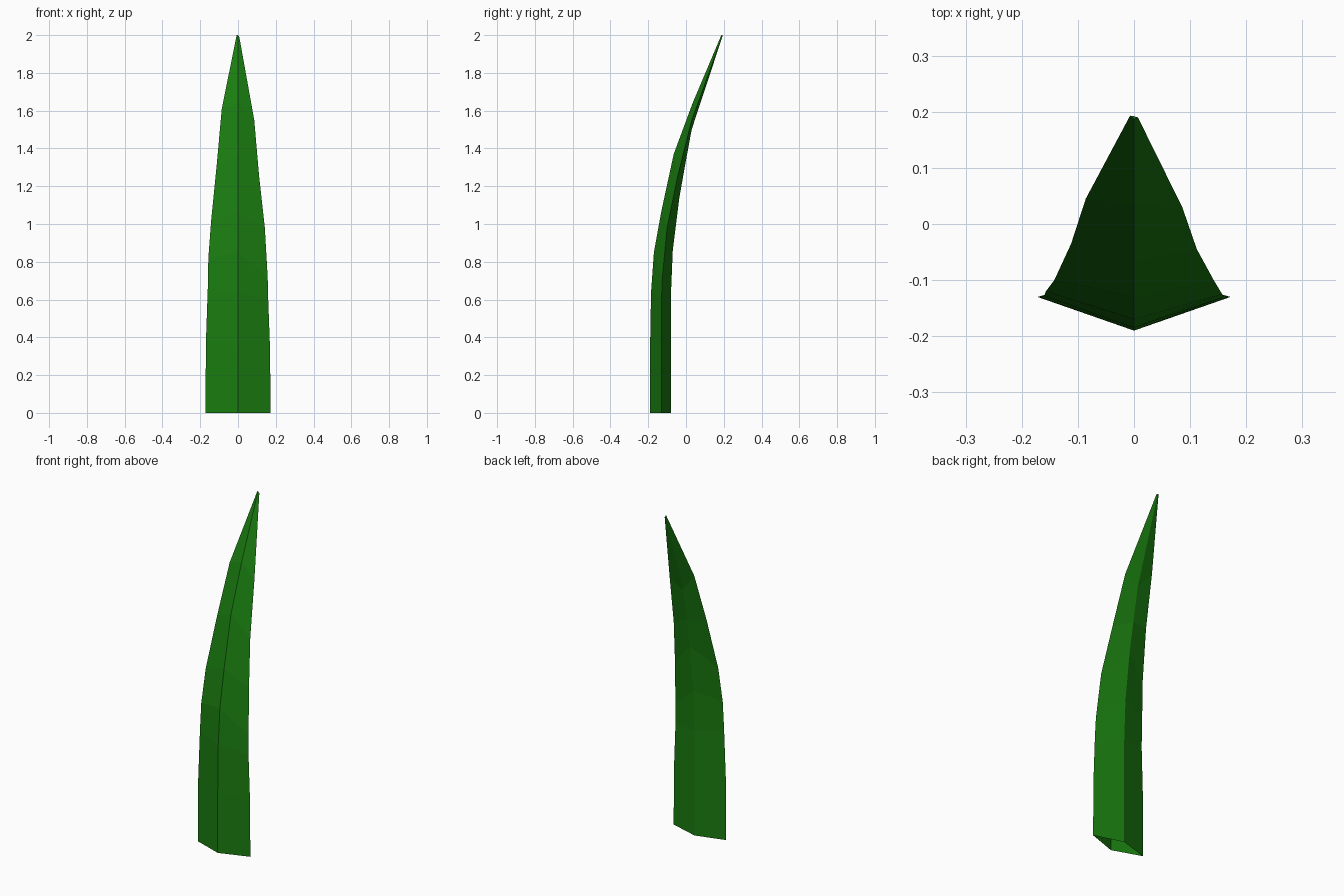
import bpy, bmesh

# Blade rings, base to tip: half width, then (y, z) of front ridge,
# right edge, back ridge and left edge
RINGS = [
    (0.172, (-0.19, 0.0), (-0.13, 0.0), (-0.08, 0.0), (-0.13, 0.0)),
    (0.170, (-0.19, 0.36), (-0.13, 0.33), (-0.08, 0.33), (-0.13, 0.37)),
    (0.160, (-0.185, 0.64), (-0.13, 0.60), (-0.08, 0.62), (-0.128, 0.66)),
    (0.157, (-0.17, 0.85), (-0.125, 0.72), (-0.07, 0.86), (-0.12, 0.82)),
    (0.142, (-0.13, 1.07), (-0.10, 0.98), (-0.035, 1.14), (-0.10, 1.02)),
    (0.112, (-0.065, 1.37), (-0.045, 1.25), (-0.005, 1.31), (-0.035, 1.32)),
    (0.086, (0.035, 1.64), (0.03, 1.55), (0.03, 1.50), (0.045, 1.61)),
    (0.007, (0.187, 2.0), (0.19, 1.99), (0.192, 1.99), (0.193, 2.0)),
]

# Diamond-section grass blade, open at the base
bm = bmesh.new()
loops = []
for w, front, right, back, left in RINGS:
    pts = [(0, *front), (w, *right), (0, *back), (-w, *left)]
    loops.append([bm.verts.new(p) for p in pts])
for a, b in zip(loops, loops[1:]):
    for i in range(4):
        j = (i + 1) % 4
        bm.faces.new((a[i], a[j], b[j], b[i]))
bm.faces.new(loops[-1])

mesh = bpy.data.meshes.new("grass_blade")
bm.to_mesh(mesh)
bm.free()
blade = bpy.data.objects.new("grass_blade", mesh)
bpy.context.collection.objects.link(blade)

# Green leaf colour
mat = bpy.data.materials.new("leaf_green")
mat.diffuse_color = (0.01, 0.2, 0.005, 1)
mesh.materials.append(mat)
